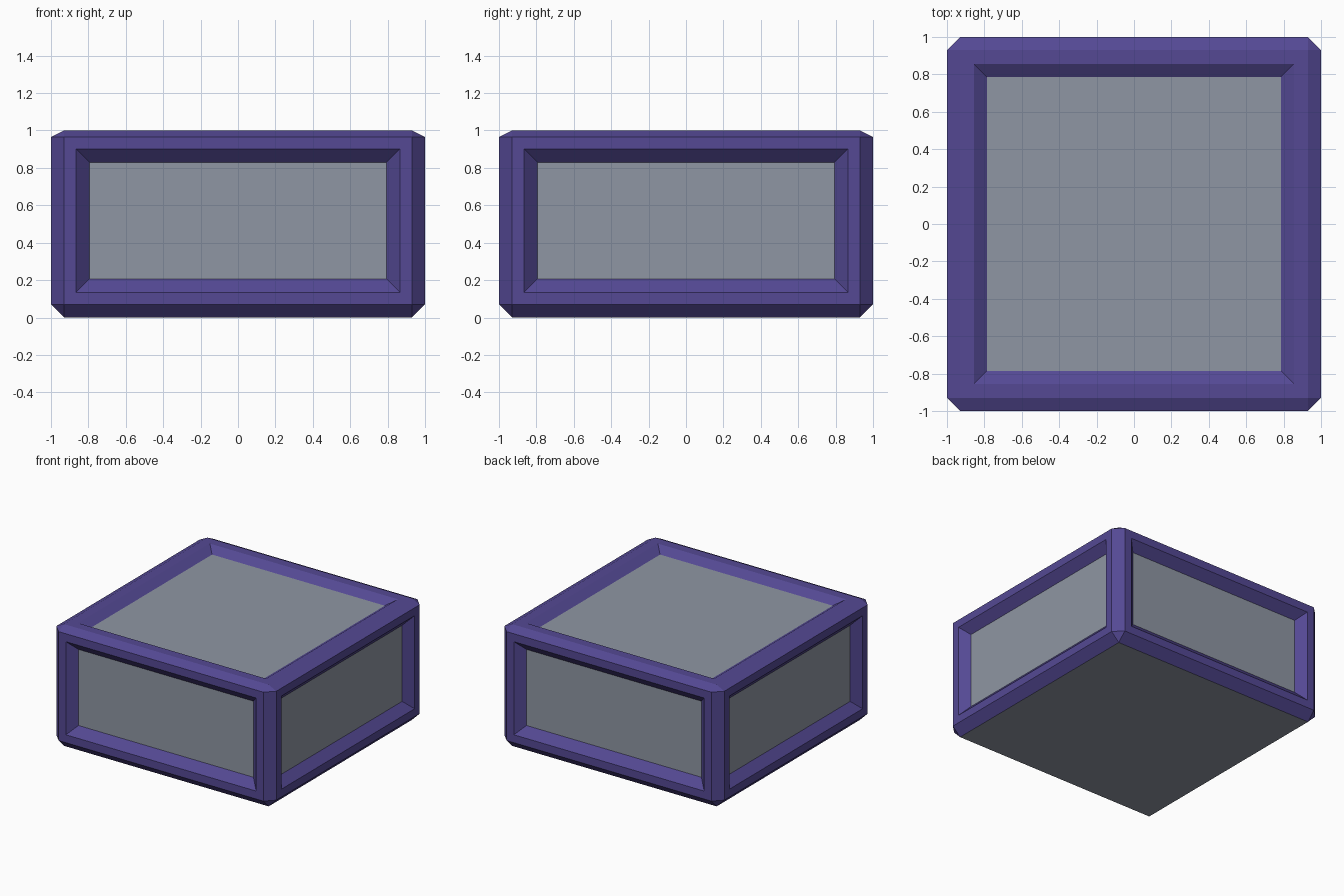
import bpy
import bmesh
from mathutils import Matrix

old = bpy.data.objects.get("Cube")
if old:
    bpy.data.objects.remove(old, do_unlink=True)


def make_material(name, color):
    mat = bpy.data.materials.new(name)
    mat.use_nodes = True
    mat.diffuse_color = color
    mat.node_tree.nodes["Principled BSDF"].inputs["Base Color"].default_value = color
    return mat


purple = make_material("purple frame", (0.089, 0.066, 0.296, 1))
grey = make_material("grey panel", (0.275, 0.307, 0.367, 1))

CHAMFER = 0.07
bm = bmesh.new()

# Low block standing on the ground
bmesh.ops.create_cube(bm, size=1, matrix=Matrix.Translation((0, 0, 0.5)) @ Matrix.Diagonal((2, 2, 1, 1)))

# Chamfer every edge, shallower around the top
bmesh.ops.bevel(bm, geom=bm.edges[:], offset=CHAMFER, offset_type='OFFSET',
                segments=1, profile=0.5, affect='EDGES')
for v in bm.verts:
    if abs(v.co.z - (1 - CHAMFER)) < 0.001:
        v.co.z = 1 - CHAMFER / 2
bm.normal_update()

# The six broad faces become panels
panels = [f for f in bm.faces if f.calc_area() > 0.5]
sides = [f for f in panels if abs(f.normal.z) < 0.5]
top = [f for f in panels if f.normal.z > 0.5]
for f in panels:
    f.material_index = 1


def recess(faces, rim, depth):
    """Flat rim, then a sloped border down to a sunken panel."""
    for width, drop in ((rim, 0), (CHAMFER, -depth)):
        ring = bmesh.ops.inset_individual(bm, faces=faces, thickness=width,
                                          depth=drop, use_even_offset=True)
        for f in ring["faces"]:
            if f not in faces:
                f.material_index = 0


recess(sides, 0.065, 0.065)
recess(top, 0.075, 0.045)

mesh = bpy.data.meshes.new("framed_block")
bm.to_mesh(mesh)
bm.free()
mesh.materials.append(purple)
mesh.materials.append(grey)
block = bpy.data.objects.new("framed_block", mesh)
bpy.context.collection.objects.link(block)
